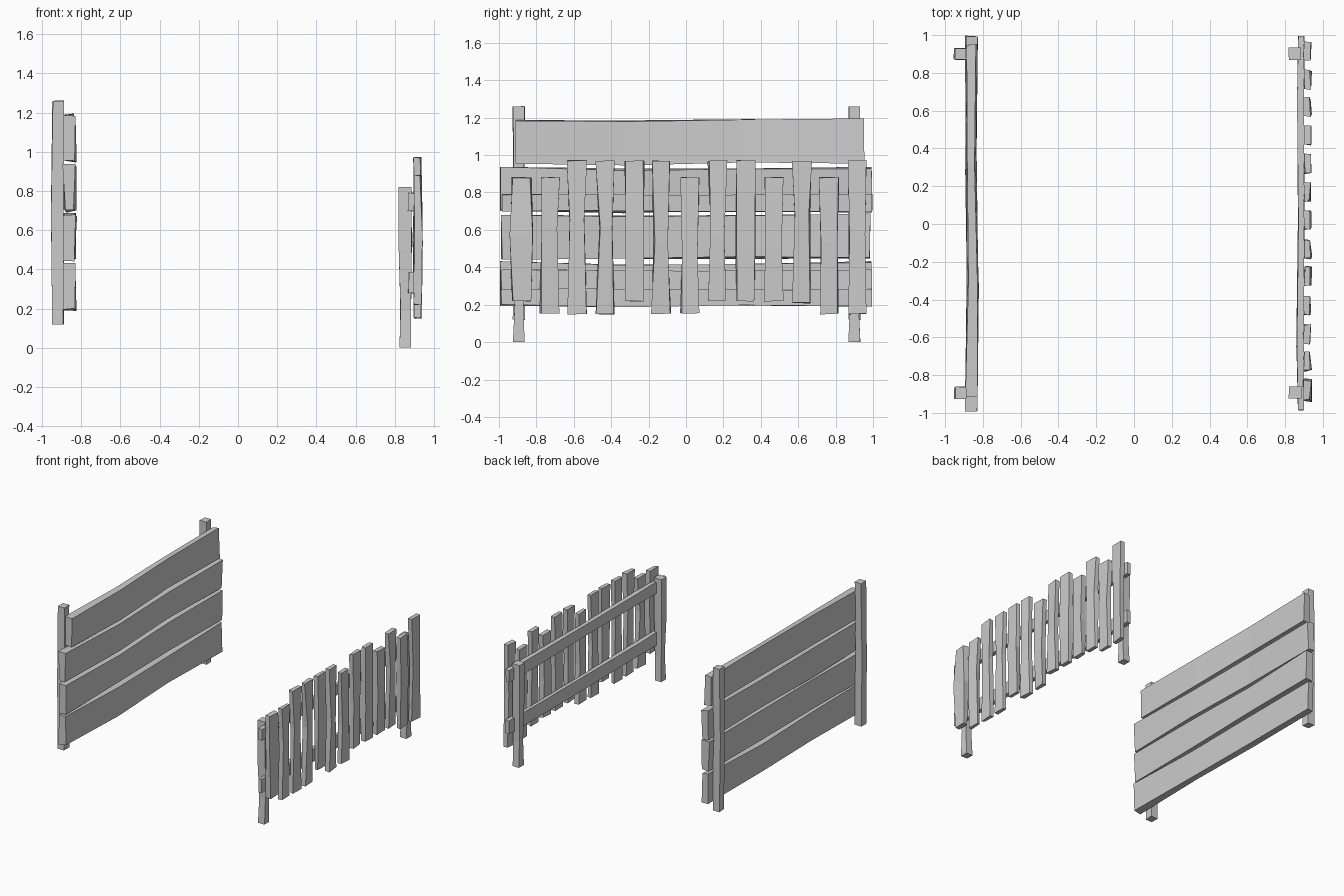
import bpy, bmesh, random

random.seed(4)


def j(amount):
    return random.uniform(-amount, amount)


def plank(name, axis, stations, rings, wobble=0.0):
    """Loft a four-sided timber; rings are (x0, x1, w0, w1) at each station.
    axis 'z': w is y and stations are heights; axis 'y': w is z."""
    bm = bmesh.new()
    loops = []
    for s, (x0, x1, w0, w1) in zip(stations, rings):
        loop = []
        for x, w in ((x0, w0), (x1, w0), (x1, w1), (x0, w1)):
            x += j(wobble)
            w += j(wobble)
            t = s + j(wobble * 0.5) if s else s
            loop.append(bm.verts.new((x, w, t) if axis == 'z' else (x, t, w)))
        loops.append(loop)
    for a, b in zip(loops, loops[1:]):
        for i in range(4):
            k = (i + 1) % 4
            bm.faces.new((a[i], a[k], b[k], b[i]))
    bm.faces.new(loops[0])
    bm.faces.new(loops[-1])
    bmesh.ops.recalc_face_normals(bm, faces=bm.faces)
    me = bpy.data.meshes.new(name)
    bm.to_mesh(me)
    bm.free()
    ob = bpy.data.objects.new(name, me)
    bpy.context.collection.objects.link(ob)
    return ob


# Tall fence posts
for label, y in (("front", -0.893), ("back", 0.9)):
    plank("tall_post_" + label, 'z', (0.12, 0.69, 1.26),
          [(-0.947, -0.89, y - 0.031, y + 0.031),
           (-0.952, -0.893, y - 0.027, y + 0.027),
           (-0.947, -0.888, y - 0.032, y + 0.032)], 0.003)

# Tall fence horizontal boards: y0, y1, z0, z1
boards = [(-0.99, 0.99, 0.195, 0.425), (-0.985, 0.985, 0.445, 0.68),
          (-0.99, 0.995, 0.70, 0.93), (-0.915, 0.95, 0.955, 1.19)]
for n, (y0, y1, z0, z1) in enumerate(boards):
    ys = [y0 + (y1 - y0) * f for f in (0, 0.33, 0.66, 1)]
    rings = [(-0.888, -0.834, z0, z1), (-0.883, -0.829, z0 - 0.005, z1 - 0.008),
             (-0.887, -0.84, z0 + 0.006, z1 - 0.006), (-0.888, -0.834, z0, z1)]
    plank(f"horizontal_board_{n + 1}", 'y', ys, rings, 0.008)

# Low fence posts
for label, y in (("front", -0.893), ("back", 0.9)):
    plank("low_post_" + label, 'z', (0, 0.2, 0.5, 0.82),
          [(0.823, 0.882, y - 0.031, y + 0.031),
           (0.828, 0.884, y - 0.023, y + 0.023),
           (0.822, 0.885, y - 0.03, y + 0.03),
           (0.818, 0.886, y - 0.032, y + 0.032)], 0.002)

# Low fence rails behind the pickets
for label, z0, z1 in (("lower", 0.28, 0.385), ("upper", 0.697, 0.79)):
    plank("rail_" + label, 'y', (-0.985, -0.65, 0, 0.65, 0.995),
          [(0.87, 0.9, z0, z1), (0.861, 0.897, z0 + 0.005, z1),
           (0.87, 0.9, z0, z1 - 0.005), (0.866, 0.898, z0, z1),
           (0.868, 0.9, z0, z1)], 0.003)

# Pickets: centre y, bottom z, top z, middle half width
pickets = [(-0.88, 0.22, 0.88, 0.062), (-0.73, 0.155, 0.88, 0.038),
           (-0.582, 0.15, 0.97, 0.036), (-0.43, 0.15, 0.97, 0.034),
           (-0.277, 0.22, 0.97, 0.048), (-0.133, 0.15, 0.97, 0.039),
           (0.022, 0.155, 0.88, 0.039), (0.17, 0.22, 0.97, 0.038),
           (0.317, 0.22, 0.97, 0.049), (0.468, 0.22, 0.88, 0.046),
           (0.62, 0.21, 0.97, 0.042), (0.765, 0.15, 0.88, 0.042),
           (0.918, 0.15, 0.97, 0.044)]
for n, (y, z0, z1, h) in enumerate(pickets):
    zm = (z0 + z1) / 2 + j(0.12)
    plank(f"picket_{n + 1}", 'z', (z0, zm, z1),
          [(0.902, 0.934, y - 0.049, y + 0.049),
           (0.897, 0.938, y - h, y + h),
           (0.9, 0.933, y - 0.05, y + 0.05)], 0.006)
